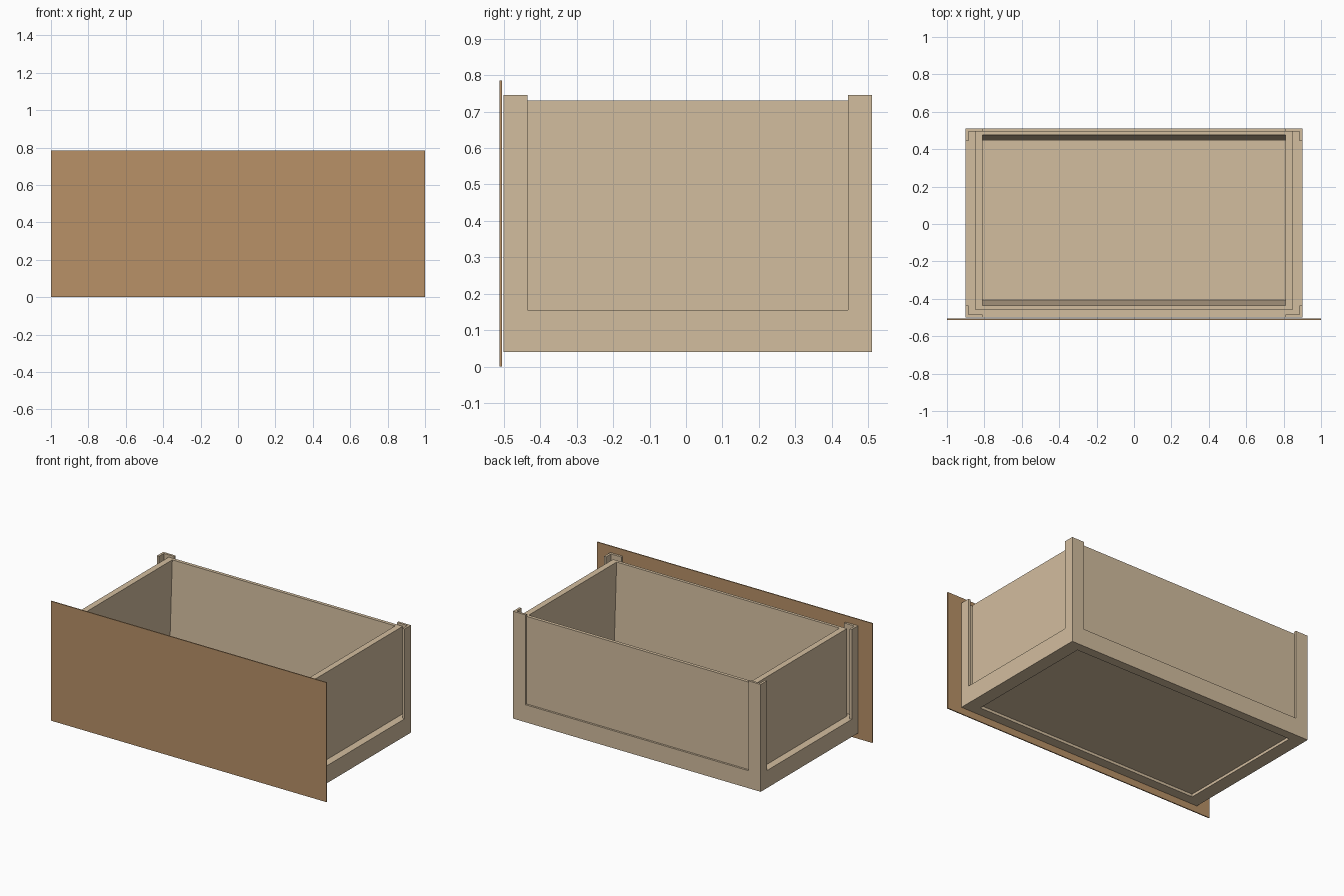
import bpy
import bmesh

cube = bpy.data.objects.get("Cube")
if cube:
    bpy.data.objects.remove(cube, do_unlink=True)


def make_material(name, color):
    mat = bpy.data.materials.new(name)
    mat.use_nodes = True
    mat.diffuse_color = (*color, 1)
    mat.node_tree.nodes["Principled BSDF"].inputs["Base Color"].default_value = (*color, 1)
    return mat


pale_wood = make_material("pale wood", (0.65, 0.51, 0.345))
brown_wood = make_material("brown wood", (0.48, 0.285, 0.137))


def box(name, x, y, z, mat, taper=0):
    """Box from (min, max) pairs; taper thickens its foot along y."""
    bm = bmesh.new()
    bmesh.ops.create_cube(bm, size=1)
    for v in bm.verts:
        low = v.co.z < 0
        side = v.co.y
        v.co = [r[1] if c > 0 else r[0] for c, r in zip(v.co, (x, y, z))]
        if low and taper * side > 0:
            v.co.y += taper
    mesh = bpy.data.meshes.new(name)
    bm.to_mesh(mesh)
    bm.free()
    mesh.materials.append(mat)
    obj = bpy.data.objects.new(name, mesh)
    bpy.context.collection.objects.link(obj)
    return obj


def span(a, b, sign):
    return tuple(sorted((a * sign, b * sign)))


W, FRONT, BACK = 0.9, -0.5, 0.51
BASE, RAIL, RIM, TOP = 0.04, 0.155, 0.73, 0.745
LIP = 0.015

# Front face plate
box("front_plate", (-1, 1), (-0.512, -0.505), (0, 0.785), brown_wood)

# Floor panel, slightly recessed under the base rails
box("floor_panel", (-0.815, 0.815), (-0.45, 0.47), (0.058, 0.09), pale_wood)

# Base rails
box("front_rail", (-W, W), (FRONT, -0.435), (BASE, RAIL), pale_wood)
box("back_rail", (-W, W), (0.45, BACK), (BASE, RAIL), pale_wood)

# Front and back boards, thicker towards the floor
box("front_board", (-0.85, 0.85), (-0.457, -0.437), (0.08, RIM), pale_wood, 0.03)
box("back_board", (-0.85, 0.85), (0.475, 0.497), (0.08, RIM), pale_wood, -0.03)

for side, s in (("left", 1), ("right", -1)):
    box(side + "_rail", span(0.81, W, s), (-0.435, 0.45), (BASE, RAIL), pale_wood)
    box(side + "_board", span(0.81, 0.85, s), (-0.457, 0.497), (0.08, RIM), pale_wood)
    # Angle-shaped corner posts
    for end, y, d in (("front", FRONT, 1), ("back", BACK, -1)):
        wing = tuple(sorted((y, y + d * 0.065)))
        lip = tuple(sorted((y, y + d * LIP)))
        box(f"{end}_{side}_post_side", span(W - LIP, W, s), wing, (RAIL, TOP), pale_wood)
        box(f"{end}_{side}_post_face", span(0.81, W - LIP, s), lip, (RAIL, TOP), pale_wood)
